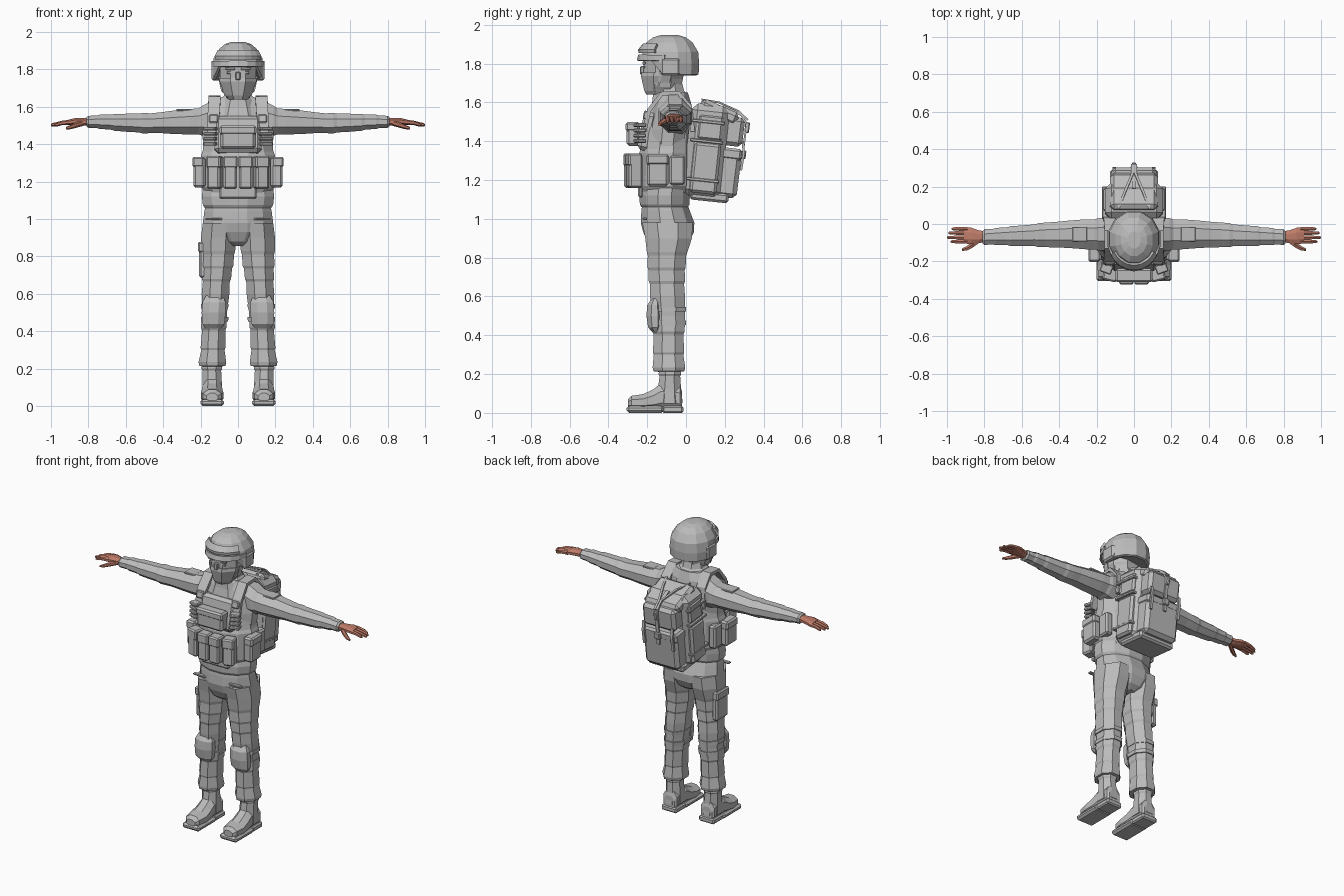
import bpy, bmesh, math
from mathutils import Matrix, Vector


def material(name, rgb):
    m = bpy.data.materials.new(name)
    m.diffuse_color = (*rgb, 1)
    return m


GREY = material("uniform_grey", (0.5, 0.5, 0.5))
SKIN = material("skin", (0.52, 0.2, 0.14))


def finish(name, bm, mat=GREY, mirror=False, thick=0):
    bmesh.ops.recalc_face_normals(bm, faces=bm.faces)
    me = bpy.data.meshes.new(name)
    bm.to_mesh(me)
    bm.free()
    me.materials.append(mat)
    ob = bpy.data.objects.new(name, me)
    bpy.context.collection.objects.link(ob)
    if thick:
        mod = ob.modifiers.new("Thickness", 'SOLIDIFY')
        mod.thickness = thick
        mod.offset = 0
    if mirror:
        mod = ob.modifiers.new("Mirror", 'MIRROR')
        mod.use_mirror_merge = False
    return ob


def loft(name, axis, rings, n=8, mat=GREY, mirror=False, clamp=None):
    """Skin n-sided rings (position, centre a, centre b, half a, half b)."""
    bm = bmesh.new()
    k = 1 / math.cos(math.pi / n)
    loops = []
    for t, ca, cb, ra, rb in rings:
        loop = []
        for i in range(n):
            a = 2 * math.pi * (i + 0.5) / n
            u, v = ca + ra * k * math.cos(a), cb + rb * k * math.sin(a)
            p = {'x': (t, u, v), 'y': (u, t, v), 'z': (u, v, t)}[axis]
            loop.append(bm.verts.new(clamp(*p) if clamp else p))
        loops.append(loop)
    for r, s in zip(loops, loops[1:]):
        for i in range(n):
            j = (i + 1) % n
            bm.faces.new((r[i], r[j], s[j], s[i]))
    bm.faces.new(loops[0])
    bm.faces.new(loops[-1])
    return finish(name, bm, mat, mirror)


def box(name, c, half, bevel=0.01, tilt=0, mirror=False, turn=0):
    bm = bmesh.new()
    bmesh.ops.create_cube(bm, size=2)
    bmesh.ops.scale(bm, vec=half, verts=bm.verts)
    if bevel:
        bmesh.ops.bevel(bm, geom=bm.edges[:], offset=bevel, segments=1, affect='EDGES')
    rot = Matrix.Rotation(math.radians(turn), 4, 'Z') @ Matrix.Rotation(math.radians(tilt), 4, 'X')
    bm.transform(Matrix.Translation(Vector(c)) @ rot)
    return finish(name, bm, GREY, mirror)


def sheet(name, rows, thick, mirror=False):
    bm = bmesh.new()
    vs = [[bm.verts.new(p) for p in row] for row in rows]
    for r, s in zip(vs, vs[1:]):
        for i in range(len(r) - 1):
            bm.faces.new((r[i], r[i + 1], s[i + 1], s[i]))
    return finish(name, bm, GREY, mirror, thick)


def ribbon(name, pts, w, thick=0.012, mirror=False):
    return sheet(name, [[(x - w, y, z), (x + w, y, z)] for x, y, z in pts], thick, mirror)


def wrap(name, cy, levels, spread, thick):
    """Curved front panel; levels are (z, rx, ry)."""
    angles = [math.radians(spread * i / 4) for i in range(-4, 5)]
    return sheet(name, [[(rx * math.sin(a), cy - ry * math.cos(a), z) for a in angles]
                        for z, rx, ry in levels], thick)


# Head, mask and neck cover
loft("head", 'z', [(1.64, 0, -.12, .055, .075), (1.68, 0, -.12, .08, .095),
                   (1.75, 0, -.115, .095, .105), (1.86, 0, -.11, .1, .11)])
loft("face_mask", 'z', [(1.64, 0, -.135, .05, .07), (1.66, 0, -.13, .068, .085),
                        (1.735, 0, -.122, .098, .11), (1.755, 0, -.12, .098, .108)])
box("nose", (0, -.225, 1.765), (.013, .012, .022), .005)
box("eyebrow", (.042, -.216, 1.803), (.026, .008, .007), .003, mirror=True)
box("eye", (.042, -.216, 1.782), (.018, .004, .007), .002, mirror=True)
loft("neck_scarf", 'z', [(1.54, 0, -.075, .14, .115), (1.6, 0, -.075, .115, .1),
                         (1.64, 0, -.08, .095, .09), (1.66, 0, -.085, .075, .075),
                         (1.7, 0, -.085, .065, .065)])


# Helmet with raised front brim
def brim(x, y, z):
    return (x, y, max(z, 1.825) if y < -.15 else z)


loft("helmet", 'z', [(1.74, 0, -.075, .12, .13), (1.745, 0, -.08, .135, .145),
                     (1.8, 0, -.08, .138, .148), (1.86, 0, -.08, .13, .143),
                     (1.91, 0, -.085, .1, .118), (1.935, 0, -.085, .07, .085),
                     (1.947, 0, -.085, .035, .045)], 12, clamp=brim)
wrap("helmet_brim", -.08, [(1.815, .138, .168), (1.845, .138, .16)], 80, .012)
wrap("goggles", -.08, [(1.855, .135, .157), (1.87, .137, .16), (1.9, .118, .135)], 60, .015)
box("ear_cover", (.13, -.08, 1.785), (.012, .05, .045), .01, mirror=True)
ribbon("chin_strap", [(.1, -.13, 1.76), (.085, -.14, 1.69), (.05, -.17, 1.65)], .006, .012, True)

# Shirt and sleeves
loft("shirt", 'z', [(1.06, 0, -.11, .178, .12), (1.075, 0, -.11, .188, .128),
                    (1.12, 0, -.11, .193, .13), (1.2, 0, -.1, .185, .12),
                    (1.35, 0, -.1, .185, .115), (1.46, 0, -.09, .19, .115),
                    (1.55, 0, -.075, .19, .105), (1.6, 0, -.07, .175, .095),
                    (1.65, 0, -.07, .11, .08)], 12)
loft("sleeve", 'x', [(.13, -.055, 1.535, .085, .1), (.19, -.055, 1.525, .086, .08),
                     (.21, -.055, 1.522, .08, .07), (.26, -.055, 1.52, .08, .068),
                     (.35, -.055, 1.517, .073, .062), (.42, -.057, 1.515, .068, .055),
                     (.47, -.058, 1.512, .066, .053), (.51, -.06, 1.513, .064, .055),
                     (.53, -.06, 1.513, .058, .05), (.6, -.063, 1.515, .055, .048),
                     (.66, -.065, 1.517, .053, .045), (.68, -.065, 1.518, .047, .04),
                     (.74, -.067, 1.52, .046, .038), (.755, -.068, 1.52, .041, .033),
                     (.8, -.07, 1.52, .042, .032), (.81, -.07, 1.52, .032, .024)], mirror=True)
box("sleeve_pocket", (.29, -.055, 1.583), (.04, .04, .006), .003, mirror=True)

# Hands
loft("palm", 'x', [(.79, -.068, 1.52, .028, .02), (.83, -.068, 1.52, .034, .02),
                   (.87, -.064, 1.522, .044, .018), (.91, -.06, 1.517, .044, .013)],
     mat=SKIN, mirror=True)
for i, (y, tip) in enumerate([(-.026, .975), (-.048, .993), (-.072, 1.0), (-.094, .98)]):
    loft(f"finger_{i + 1}", 'x', [(.89, y, 1.519, .011, .012), (.94, y, 1.514, .01, .01),
                                  (tip - .008, y, 1.504, .008, .008), (tip, y, 1.502, .004, .004)],
         6, SKIN, True)
loft("thumb", 'x', [(.825, -.085, 1.515, .014, .014), (.865, -.113, 1.503, .015, .013),
                    (.895, -.13, 1.492, .012, .01), (.92, -.138, 1.485, .006, .006)],
     6, SKIN, True)

# Trousers
loft("trouser_seat", 'z', [(1.08, 0, -.11, .172, .115), (1.04, 0, -.105, .18, .125),
                           (.98, 0, -.095, .188, .138), (.93, 0, -.09, .185, .13),
                           (.88, 0, -.09, .12, .105), (.855, 0, -.09, .05, .07)], 12)
loft("trouser_leg", 'z', [(.98, .1, -.095, .088, .13), (.9, .104, -.09, .094, .12),
                          (.83, .106, -.097, .091, .105), (.81, .107, -.098, .086, .099),
                          (.75, .11, -.1, .085, .098), (.735, .111, -.1, .079, .093),
                          (.68, .115, -.098, .078, .094), (.665, .116, -.098, .072, .088),
                          (.6, .12, -.095, .074, .09), (.5, .125, -.09, .066, .085),
                          (.42, .13, -.09, .068, .083), (.405, .13, -.09, .062, .077),
                          (.31, .134, -.09, .066, .08), (.3, .134, -.09, .062, .076),
                          (.235, .137, -.088, .074, .084), (.215, .137, -.088, .07, .08),
                          (.212, .137, -.088, .05, .055)], mirror=True)
box("thigh_pocket", (-.188, -.09, .78), (.02, .06, .095), .01)
box("thigh_pocket_flap", (-.194, -.09, .85), (.02, .064, .028), .008)
box("hip_seam", (.13, -.212, 1.0), (.045, .012, .006), .003, mirror=True)

# Knee pads with straps
loft("knee_pad", 'z', [(.415, .133, -.155, .04, .018), (.44, .132, -.16, .06, .035),
                       (.5, .13, -.162, .064, .042), (.555, .128, -.162, .062, .038),
                       (.59, .127, -.155, .045, .022)], mirror=True)
for z in (.465, .535):
    loft("knee_strap", 'z', [(z - .012, .126, -.09, .073, .09), (z + .012, .124, -.09, .074, .091)],
         mirror=True)

# Boots
loft("boot_shaft", 'z', [(.23, .14, -.083, .052, .055), (.2, .14, -.083, .055, .058),
                         (.19, .14, -.083, .05, .053), (.12, .138, -.085, .052, .06),
                         (.05, .138, -.085, .055, .068)], mirror=True)
loft("boot_foot", 'y', [(-.3, .138, .047, .03, .022), (-.28, .138, .053, .05, .035),
                        (-.22, .138, .055, .06, .042), (-.17, .138, .065, .055, .055),
                        (-.13, .138, .08, .052, .072), (-.03, .138, .075, .05, .068),
                        (-.02, .138, .06, .04, .045)], mirror=True)
box("boot_sole", (.138, -.21, .018), (.063, .096, .018), .012, mirror=True)
box("boot_heel", (.138, -.068, .018), (.056, .054, .018), .008, mirror=True)

# Armoured vest
loft("vest", 'z', [(1.12, 0, -.105, .165, .128), (1.17, 0, -.105, .196, .142),
                   (1.34, 0, -.103, .198, .138), (1.36, 0, -.1, .19, .133),
                   (1.47, 0, -.095, .165, .13), (1.5, 0, -.09, .15, .12)], 12)
box("chest_plate", (0, -.2, 1.45), (.125, .035, .1), .02, -12)
box("vest_lower_flap", (0, -.235, 1.145), (.1, .012, .035), .008)
ribbon("shoulder_strap", [(.13, -.215, 1.45), (.13, -.19, 1.56), (.125, -.125, 1.645),
                          (.125, -.04, 1.65), (.13, .02, 1.58), (.13, .035, 1.45)],
       .032, .022, True)
box("strap_buckle", (.13, -.208, 1.535), (.025, .012, .022), .006, -12, True)
box("chest_pouch", (0, -.272, 1.435), (.095, .035, .06), .014)
box("chest_pouch_flap", (0, -.275, 1.475), (.098, .036, .024), .01)
for i in range(4):
    box("cartridge_loop", (.147, -.238, 1.402 + i * .027), (.032, .025, .01), .005, 0, True, 20)

# Waist pouches
for i, (x, y, turn) in enumerate([(.041, -.283, 0), (.125, -.265, 14)]):
    box(f"magazine_pouch_{i + 1}", (x, y, 1.245), (.036, .036, .085), .01, 0, True, turn)
    box(f"magazine_flap_{i + 1}", (x, y - .004, 1.305), (.039, .036, .032), .008, 0, True, turn)
box("side_pouch", (.207, -.145, 1.25), (.032, .055, .082), .012, 0, True)
box("side_pouch_flap", (.212, -.145, 1.305), (.032, .058, .028), .01, 0, True)
box("rear_pouch", (.185, -.045, 1.25), (.025, .04, .075), .01, 0, True)

# Backpack
box("backpack_body", (0, .103, 1.35), (.155, .1, .24), .035, -6)
box("backpack_side_pocket", (.145, .1, 1.26), (.022, .07, .13), .014, -6, True)
box("backpack_upper_side_pocket", (.142, .125, 1.47), (.02, .065, .065), .012, -6, True)
box("backpack_lower_pocket", (0, .215, 1.235), (.125, .06, .125), .022, -7)
box("backpack_lower_flap", (0, .228, 1.335), (.129, .06, .03), .012, -7)
box("backpack_upper_pocket", (0, .245, 1.45), (.12, .052, .075), .02, -7)
box("backpack_lid", (0, .17, 1.55), (.128, .105, .035), .02, -24)
ribbon("backpack_centre_strap", [(0, .19, 1.585), (0, .285, 1.535), (0, .312, 1.49),
                                 (0, .298, 1.38), (0, .288, 1.27)], .011, .01)
ribbon("backpack_lid_strap", [(.085, .08, 1.615), (.05, .17, 1.6), (.008, .27, 1.555),
                              (.008, .318, 1.51)], .007, .01, True)
box("backpack_buckle", (0, .297, 1.33), (.02, .012, .022), .005, -7)
box("backpack_handle", (0, .315, 1.47), (.012, .012, .028), .005, -7)
ribbon("backpack_side_strap", [(.105, .293, 1.4), (.105, .298, 1.34), (.105, .283, 1.25)],
       .009, .012, True)
for z in (1.2, 1.4, 1.5):
    box("compression_strap", (0, .1 + (z - 1.35) * .1, z), (.17, .085, .008), .003, -6)
box("backpack_base", (0, .12, 1.115), (.13, .1, .025), .012, -6)
